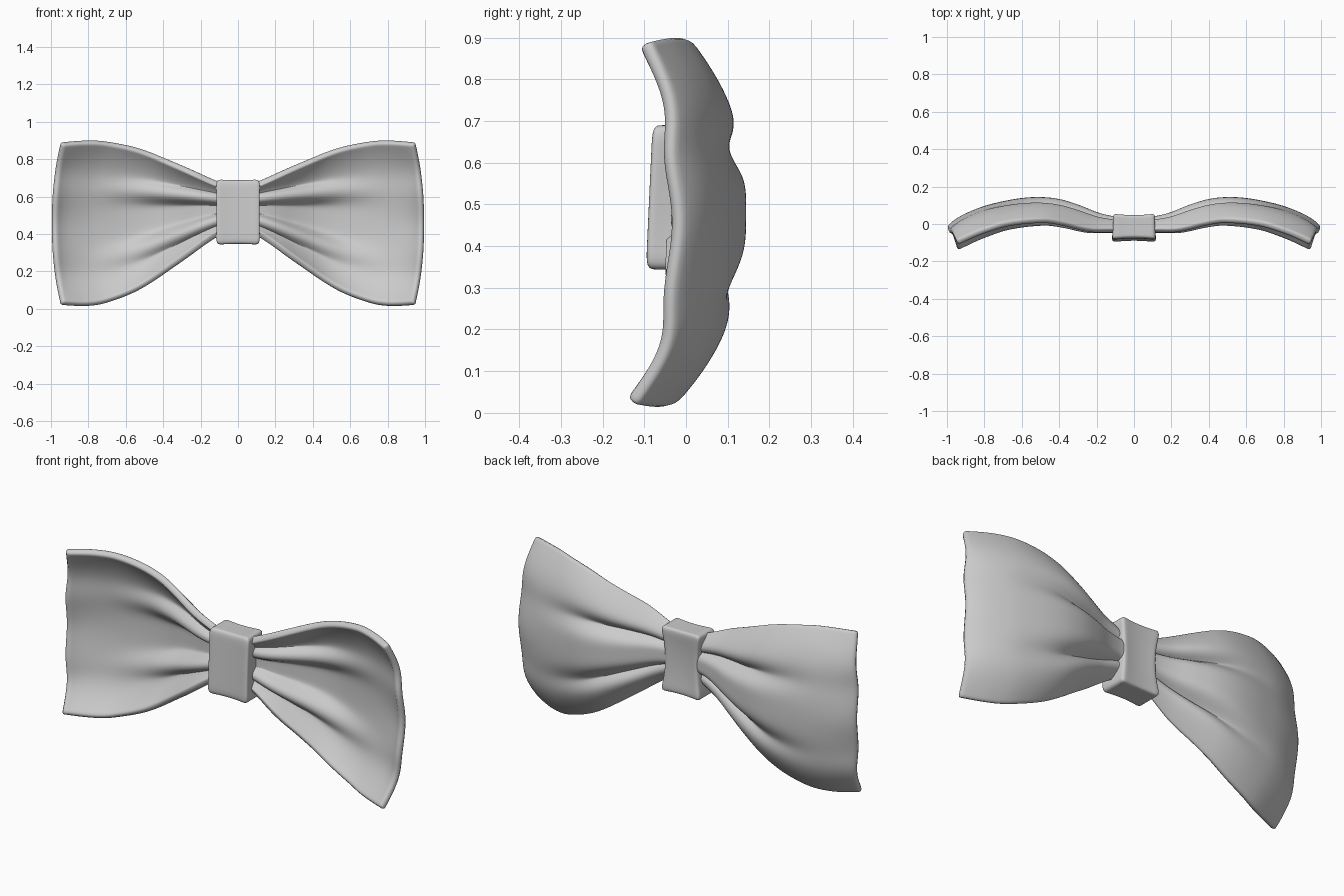
import bpy, bmesh
from math import exp, pi, cos

if "Cube" in bpy.data.objects:
    bpy.data.objects.remove(bpy.data.objects["Cube"])

# smooth interpolation through (x, value) points
def curve(pts, x):
    n = len(pts)
    def slope(i):
        a, b = pts[max(i - 1, 0)], pts[min(i + 1, n - 1)]
        return (b[1] - a[1]) / (b[0] - a[0])
    x = min(max(x, pts[0][0]), pts[-1][0])
    i = next(k for k in range(n - 1) if x <= pts[k + 1][0])
    (x0, y0), (x1, y1) = pts[i], pts[i + 1]
    d = x1 - x0
    t = (x - x0) / d
    return ((2*t**3 - 3*t*t + 1) * y0 + (t**3 - 2*t*t + t) * d * slope(i)
            + (3*t*t - 2*t**3) * y1 + (t**3 - t*t) * d * slope(i + 1))

def make_object(name, bm):
    bmesh.ops.recalc_face_normals(bm, faces=bm.faces)
    mesh = bpy.data.meshes.new(name)
    bm.to_mesh(mesh)
    bm.free()
    for p in mesh.polygons:
        p.use_smooth = True
    ob = bpy.data.objects.new(name, mesh)
    bpy.context.collection.objects.link(ob)
    return ob

# wing outline and depth along x
TOP = [(.05, .65), (.12, .672), (.335, .765), (.55, .85), (.74, .89), (.85, .895), (1, .885)]
BOTTOM = [(.05, .41), (.12, .395), (.335, .25), (.55, .11), (.74, .036), (.85, .02), (1, .026)]
MIDDLE = [(.05, .02), (.12, .025), (.2, .045), (.3, .085), (.4, .115), (.5, .126), (.6, .12),
          (.7, .102), (.8, .075), (.9, .033), (.96, -.005), (1, -.045)]
RIM = [(.05, -.04), (.12, -.04), (.25, -.04), (.4, -.008), (.5, .005), (.7, -.012), (.85, -.055), (.94, -.09), (1, -.115)]
FOLD = [(.05, .025), (.15, .045), (.3, .06), (.45, .05), (.6, .026), (.8, .006), (1, .004)]

def wing_point(u, v):
    s = .05 + .94 * u
    x = .05 + (.94 - .045 * abs(v) ** 2.2) * u
    top, bot = curve(TOP, s), curve(BOTTOM, s)
    z = (top + bot) / 2 + v * (top - bot) / 2
    rim = curve(RIM, s) + .016 * v * u
    mid = curve(MIDDLE, s)
    y = rim + (mid - rim) * (1 - abs(v) ** 3)
    # two pleats radiating from the knot
    w = .12 + .03 * u
    pleat = exp(-((v - .4) / w) ** 2) + exp(-((v + .46) / w) ** 2)
    y -= curve(FOLD, s) * pleat
    # gentle ripple of the outer hem
    y += .006 * u ** 4 * cos(3 * pi * v)
    return x, y, z

# wings
bm = bmesh.new()
NU, NV = 46, 56
grid = [[bm.verts.new(wing_point(i / NU, 2 * j / NV - 1)) for j in range(NV + 1)] for i in range(NU + 1)]
for i in range(NU):
    for j in range(NV):
        bm.faces.new((grid[i][j], grid[i+1][j], grid[i+1][j+1], grid[i][j+1]))
wings = make_object("wings", bm)
sol = wings.modifiers.new("thickness", 'SOLIDIFY')
sol.thickness = .036
sol.offset = 0
mir = wings.modifiers.new("mirror", 'MIRROR')
mir.use_clip = False
mir.use_mirror_merge = False
sub = wings.modifiers.new("round_rim", 'SUBSURF')
sub.levels = sub.render_levels = 1

# knot band wrapped around the middle
bm = bmesh.new()
bmesh.ops.create_cube(bm, size=2)
bmesh.ops.subdivide_edges(bm, edges=bm.edges[:], cuts=5, use_grid_fill=True)
for v in bm.verts:
    x, y, z = v.co
    back = (y + 1) / 2
    waist = 1 - .2 * back * (1 - z * z)
    v.co = (x * .118 * waist,
            -.012 + y * .071 - .008 * (1 - back) * (1 - z) + .008 * (x * x - 1) * y
            - .012 * back * (1 - z * z),
            .517 + z * (.17 + .005 * x * x))
knot = make_object("knot", bm)
sub = knot.modifiers.new("smooth", 'SUBSURF')
sub.levels = sub.render_levels = 2
